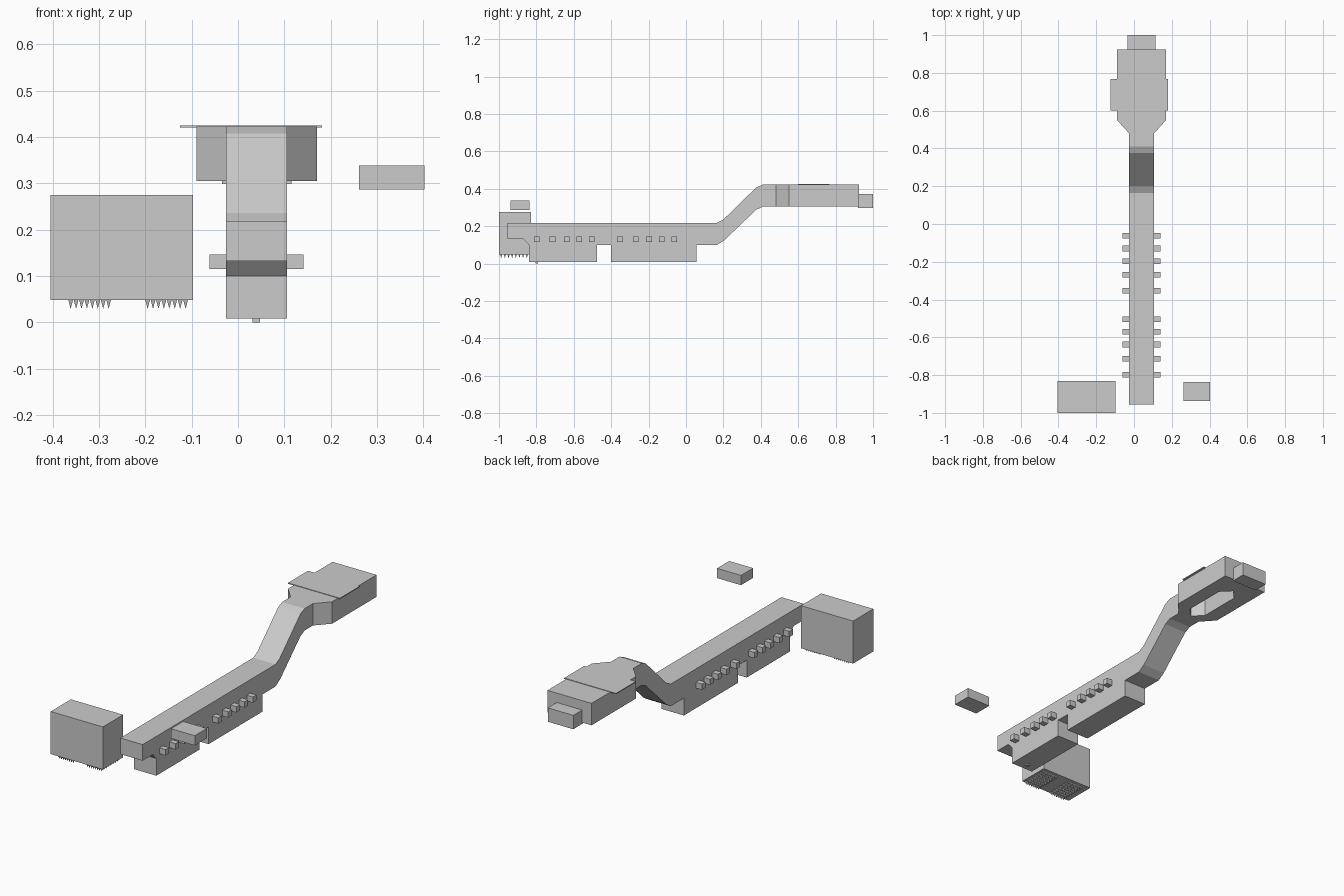
import bpy, bmesh, math
from mathutils import Matrix, Vector

if "Cube" in bpy.data.objects:
    bpy.data.objects.remove(bpy.data.objects["Cube"])

grey = bpy.data.materials.new("light_grey")
grey.diffuse_color = (0.6, 0.6, 0.6, 1)
grey.use_nodes = True
grey.node_tree.nodes["Principled BSDF"].inputs["Base Color"].default_value = grey.diffuse_color


def finish(name, bm):
    bmesh.ops.recalc_face_normals(bm, faces=bm.faces)
    me = bpy.data.meshes.new(name)
    bm.to_mesh(me)
    bm.free()
    me.materials.append(grey)
    ob = bpy.data.objects.new(name, me)
    bpy.context.collection.objects.link(ob)
    return ob


def prism(name, points, direction):
    """Extrude a flat outline along a direction."""
    bm = bmesh.new()
    face = bm.faces.new([bm.verts.new(p) for p in points])
    ext = bmesh.ops.extrude_face_region(bm, geom=[face])
    verts = [g for g in ext["geom"] if isinstance(g, bmesh.types.BMVert)]
    bmesh.ops.translate(bm, verts=verts, vec=Vector(direction))
    return finish(name, bm)


def add_box(bm, x0, x1, y0, y1, z0, z1):
    m = Matrix.Translation(((x0 + x1) / 2, (y0 + y1) / 2, (z0 + z1) / 2))
    m = m @ Matrix.Diagonal((x1 - x0, y1 - y0, z1 - z0, 1))
    bmesh.ops.create_cube(bm, size=1, matrix=m)


def box(name, *b):
    bm = bmesh.new()
    add_box(bm, *b)
    return finish(name, bm)


CX = 0.04            # centre line of the long body
X0, X1 = -0.026, 0.106

# Long body: side profile with two lower blocks and a rising neck
profile = [(-0.955, 0.22), (-0.955, 0.132), (-0.87, 0.132), (-0.84, 0.10),
           (-0.84, 0.008), (-0.475, 0.008), (-0.475, 0.10), (-0.40, 0.10),
           (-0.40, 0.008), (0.055, 0.008), (0.055, 0.10), (0.165, 0.10),
           (0.205, 0.125), (0.375, 0.288), (0.41, 0.305), (0.48, 0.305),
           (0.48, 0.422), (0.41, 0.422), (0.375, 0.407), (0.20, 0.236),
           (0.165, 0.218), (-0.955, 0.218)]
prism("long_body", [(X0, y, z) for y, z in profile[1:]], (X1 - X0, 0, 0))

# Wide head: plan outline with chamfered shoulders
plan = [(X0, 0.48), (X1, 0.48), (0.17, 0.55), (0.17, 0.925), (-0.09, 0.925), (-0.09, 0.55)]
head = prism("head", [(x, y, 0.305) for x, y in plan], (0, 0, 0.117))

# Recess in the underside of the head
hexa = [(0, 0.50), (0.05, 0.55), (0.05, 0.78), (0, 0.83), (-0.05, 0.78), (-0.05, 0.55)]
cutter = prism("recess_cutter", [(CX + x, y, 0.25) for x, y in hexa], (0, 0, 0.15))
cutter.hide_render = True
cutter.hide_viewport = True
cut = head.modifiers.new("recess", 'BOOLEAN')
cut.operation = 'DIFFERENCE'
cut.solver = 'EXACT'
cut.object = cutter

# Thin plate on the head, block at its end, pin under the body
box("head_plate", -0.125, 0.181, 0.60, 0.768, 0.420, 0.425)
box("end_block", -0.035, 0.115, 0.92, 1.0, 0.298, 0.372)
box("bottom_pin", 0.031, 0.047, -0.805, -0.79, 0.0, 0.02)

# Rows of side studs
bm = bmesh.new()
for y in (-0.062, -0.13, -0.198, -0.269, -0.353, -0.504, -0.571, -0.638, -0.714, -0.798):
    for s in (-1, 1):
        a, b = sorted((CX + s * 0.06, CX + s * 0.101))
        add_box(bm, a, b, y - 0.015, y + 0.015, 0.115, 0.146)
finish("side_studs", bm)

# Separate boxes beside the body
box("large_box", -0.405, -0.097, -1.0, -0.83, 0.048, 0.275)
box("small_box", 0.261, 0.402, -0.938, -0.836, 0.286, 0.338)

# Two patches of pointed teeth under the large box
bm = bmesh.new()
for start in (-0.361, -0.195):
    for i in range(8):
        for j in range(8):
            m = Matrix.Translation((start + i * 0.0117, -0.988 + j * 0.0195, 0.039))
            m = m @ Matrix.Rotation(math.pi / 4, 4, 'Z')
            bmesh.ops.create_cone(bm, cap_ends=True, segments=4, radius1=0.0,
                                  radius2=0.0075, depth=0.02, matrix=m)
bmesh.ops.remove_doubles(bm, verts=bm.verts, dist=0.0001)
finish("box_teeth", bm)
